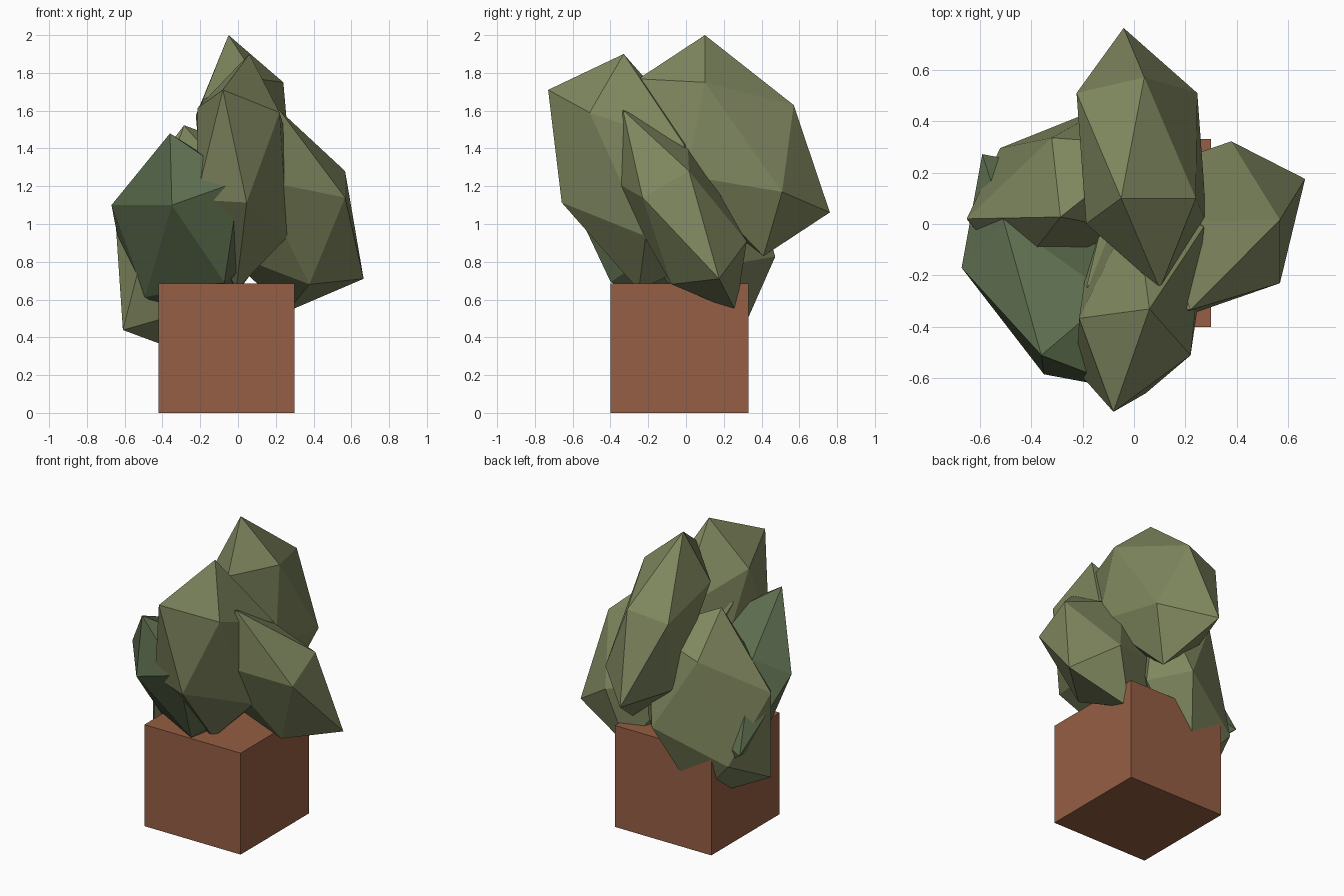
import bpy
import bmesh
from mathutils import Matrix, Vector

default_cube = bpy.data.objects.get("Cube")
if default_cube:
    bpy.data.objects.remove(default_cube, do_unlink=True)


def make_material(name, rgb):
    mat = bpy.data.materials.new(name)
    mat.use_nodes = True
    color = (*rgb, 1.0)
    mat.diffuse_color = color
    for node in mat.node_tree.nodes:
        if node.type == "BSDF_PRINCIPLED":
            node.inputs["Base Color"].default_value = color
            node.inputs["Roughness"].default_value = 0.9
    return mat


def add_object(name, bm, material):
    bmesh.ops.recalc_face_normals(bm, faces=bm.faces[:])
    mesh = bpy.data.meshes.new(name)
    bm.to_mesh(mesh)
    bm.free()
    mesh.materials.append(material)
    obj = bpy.data.objects.new(name, mesh)
    bpy.context.collection.objects.link(obj)
    return obj


def add_leaf(name, material, center, *corners):
    """Squash and turn a twenty-sided ball so one facet lands on the corners."""
    bm = bmesh.new()
    bmesh.ops.create_icosphere(bm, subdivisions=1, radius=1.0)
    bm.faces.ensure_lookup_table()
    center = Vector(center)
    source = Matrix([v.co for v in bm.faces[0].verts]).transposed()
    target = Matrix([Vector(c) - center for c in corners]).transposed()
    shape = target @ source.inverted()
    for vert in bm.verts:
        vert.co = center + shape @ vert.co
    return add_object(name, bm, material)


terracotta = make_material("terracotta", (0.30, 0.112, 0.056))
olive = make_material("olive green", (0.21, 0.24, 0.112))
dark_green = make_material("dark green", (0.115, 0.16, 0.08))

# Square pot
bm = bmesh.new()
bmesh.ops.create_cube(bm, size=1.0)
bmesh.ops.scale(bm, vec=(0.72, 0.73, 0.685), verts=bm.verts[:])
bmesh.ops.translate(bm, vec=(-0.06, -0.035, 0.3425), verts=bm.verts[:])
add_object("pot", bm, terracotta)

# Faceted leaf clumps: center, then the corners of one facet
add_leaf("back_leaf", olive, (0.03, 0.255, 1.415),
         (-0.05, 0.1, 2.0), (0.24, 0.1, 1.75), (0.04, 0.57, 1.63))
add_leaf("front_leaf", olive, (0.025, -0.29, 1.275),
         (0.06, -0.33, 1.9), (-0.08, -0.73, 1.71), (0.22, -0.51, 1.59))
add_leaf("left_leaf", olive, (0.24, -0.035, 1.07),
         (0.567, 0.016, 1.28), (0.567, -0.23, 1.14), (0.665, 0.175, 0.71))
add_leaf("right_front_leaf", dark_green, (-0.29, -0.19, 0.96),
         (-0.36, -0.51, 1.48), (-0.35, -0.584, 1.1), (-0.67, -0.17, 1.1))
add_leaf("right_back_leaf", olive, (-0.27, 0.135, 0.915),
         (-0.65, 0.02, 1.04), (-0.32, 0.335, 1.28), (-0.52, 0.295, 0.61))
